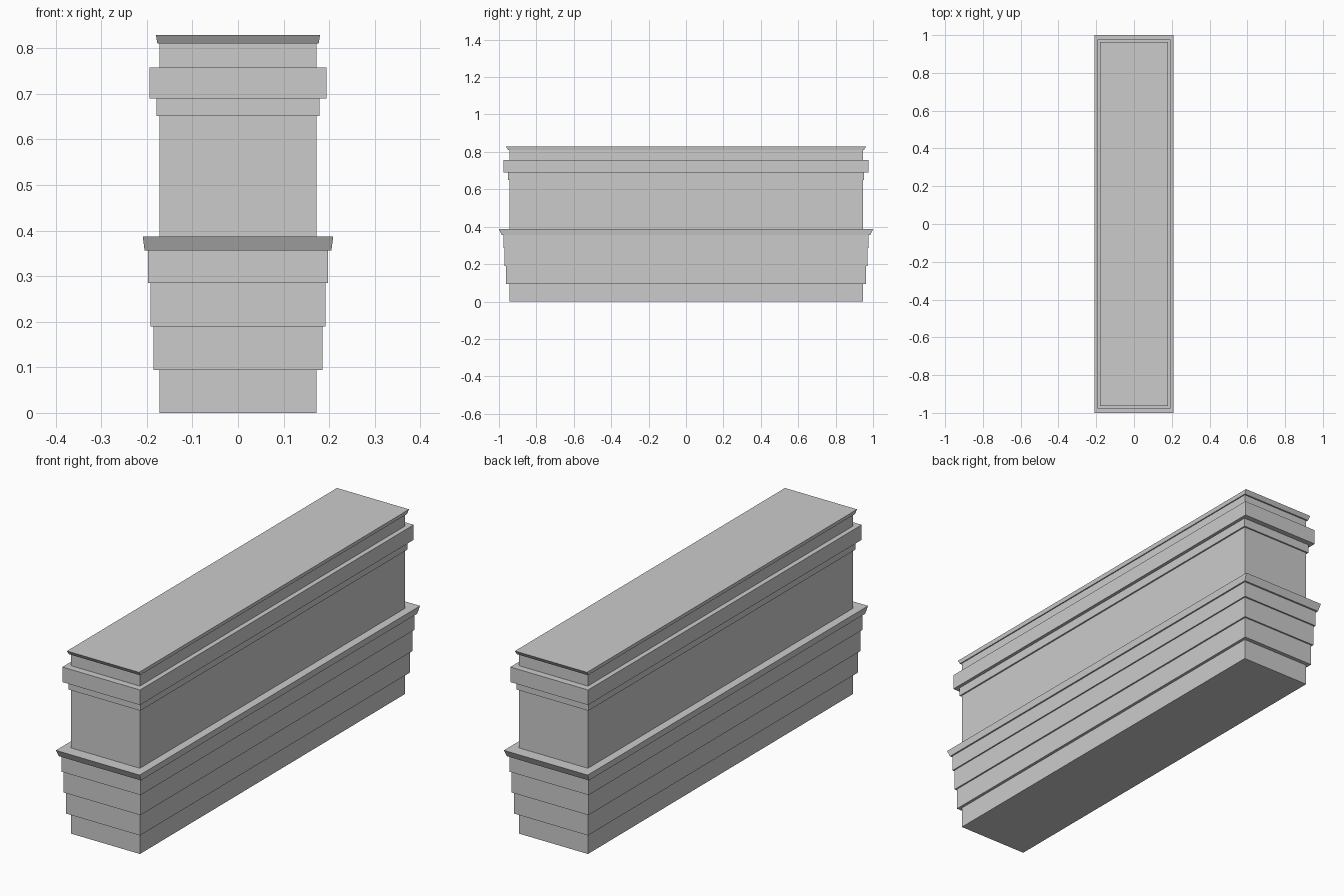
import bpy, bmesh

if "Cube" in bpy.data.objects:
    bpy.data.objects.remove(bpy.data.objects["Cube"])


def loft(name, rings, cap_bottom=False, cap_top=False):
    """Join stacked rectangles (half width x, half length y, height z)."""
    bm = bmesh.new()
    loops = [[bm.verts.new((sx * x, sy * y, z))
              for sx, sy in ((-1, -1), (1, -1), (1, 1), (-1, 1))]
             for x, y, z in rings]
    for a, b in zip(loops, loops[1:]):
        for i in range(4):
            j = (i + 1) % 4
            bm.faces.new((a[i], a[j], b[j], b[i]))
    if cap_bottom:
        bm.faces.new(loops[0][::-1])
    if cap_top:
        bm.faces.new(loops[-1])
    mesh = bpy.data.meshes.new(name)
    bm.to_mesh(mesh)
    bm.free()
    obj = bpy.data.objects.new(name, mesh)
    bpy.context.collection.objects.link(obj)


WALL = (0.172, 0.945)

# Four courses stepping outwards
loft("stepped_base", [
    (*WALL, 0), (*WALL, 0.094),
    (0.185, 0.963, 0.094), (0.185, 0.963, 0.19),
    (0.192, 0.97, 0.19), (0.192, 0.97, 0.285),
    (0.198, 0.977, 0.285), (0.198, 0.977, 0.356),
], cap_bottom=True)

# Flared ledge, returning to the wall
loft("ledge", [(0.198, 0.977, 0.356), (0.205, 0.985, 0.356),
               (0.209, 1.0, 0.387), (*WALL, 0.387)])

# Plain wall
loft("wall", [(*WALL, 0.387), (*WALL, 0.651)])

# Upper moulding: thin course then projecting band
loft("upper_band", [
    (*WALL, 0.651), (0.179, 0.952, 0.651), (0.179, 0.952, 0.69),
    (0.194, 0.976, 0.69), (0.194, 0.976, 0.758), (*WALL, 0.758)])

# Neck and flared top slab
loft("neck", [(*WALL, 0.758), (*WALL, 0.811)])
loft("top_slab", [(*WALL, 0.811), (0.177, 0.952, 0.811),
                  (0.18, 0.963, 0.829)], cap_top=True)
